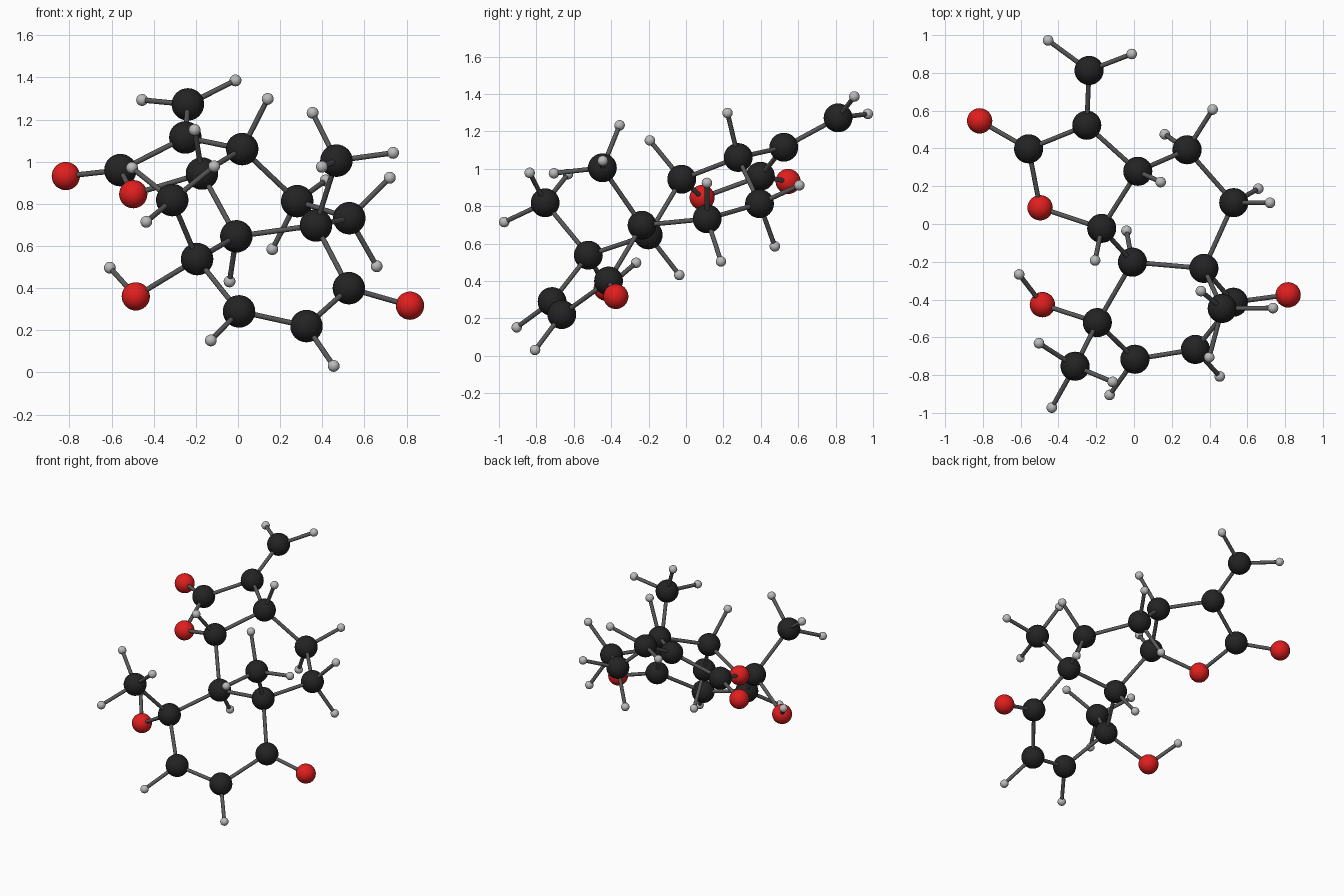
import bpy
from mathutils import Vector

if "Cube" in bpy.data.objects:
    bpy.data.objects.remove(bpy.data.objects["Cube"])

# Heavy atoms: first letter is the element
heavy = {
    "C1": (-.238, .813, 1.272), "C2": (-.25, .523, 1.115), "C3": (-.558, .398, .96),
    "O1": (-.817, .546, .932), "O2": (-.497, .086, .846), "C4": (.02, .279, 1.06),
    "C5": (-.171, -.023, .944), "C6": (-.008, -.202, .646), "C7": (.37, -.235, .698),
    "C8": (.528, .113, .732), "C9": (.281, .393, .813), "C10": (.467, -.447, 1.005),
    "C11": (.526, -.414, .4), "O3": (.816, -.375, .317), "C12": (.325, -.664, .22),
    "C13": (.005, -.716, .29), "C14": (-.194, -.522, .538), "O4": (-.485, -.427, .361),
    "C15": (-.312, -.753, .818),
}

# Hydrogens, grouped by the atom that carries them
hydrogens = {
    "C1": [(-.455, .972, 1.293), (-.012, .9, 1.386)],
    "C4": [(.141, .222, 1.298)],
    "C5": [(-.206, -.193, 1.151)],
    "C6": [(-.04, -.036, .432)],
    "C8": [(.72, .112, .924), (.658, .187, .504)],
    "C9": [(.416, .606, .911), (.163, .475, .585)],
    "C10": [(.354, -.355, 1.232), (.736, -.445, 1.042), (.398, -.706, .976)],
    "C12": [(.454, -.807, .031)],
    "C13": [(-.129, -.905, .152)],
    "O4": [(-.608, -.267, .497)],
    "C15": [(-.503, -.631, .971), (-.435, -.972, .715), (-.113, -.836, .978)],
}

bonds = ("C1-C2 C2-C3 C2-C4 C3-O1 C3-O2 O2-C5 C5-C4 C5-C6 C4-C9 C9-C8 C8-C7 "
         "C7-C6 C7-C10 C7-C11 C11-O3 C11-C12 C12-C13 C13-C14 C14-C6 C14-O4 C14-C15")


def material(name, color):
    m = bpy.data.materials.new(name)
    m.diffuse_color = (*color, 1)
    m.use_nodes = True
    m.node_tree.nodes["Principled BSDF"].inputs["Base Color"].default_value = m.diffuse_color
    return m


# Element name, radius, material
kinds = {
    "C": ("carbon", .077, material("carbon_black", (.017, .017, .017))),
    "O": ("oxygen", .067, material("oxygen_red", (.75, .013, .013))),
    "H": ("hydrogen", .028, material("hydrogen_grey", (.5, .5, .5))),
}
bond_mat = material("bond_grey", (.1, .1, .1))


def finish(name, mat):
    ob = bpy.context.object
    ob.name = name
    ob.data.materials.append(mat)
    bpy.ops.object.shade_smooth_by_angle()


def atom(element, label, pos):
    name, radius, mat = kinds[element]
    bpy.ops.mesh.primitive_uv_sphere_add(segments=32, ring_count=16, radius=radius, location=pos)
    finish(f"{name}_atom_{label}", mat)


def bond(name, a, b):
    a, b = Vector(a), Vector(b)
    d = b - a
    bpy.ops.mesh.primitive_cylinder_add(
        vertices=16, radius=.0125, depth=d.length, location=(a + b) / 2,
        rotation=d.to_track_quat('Z', 'Y').to_euler())
    finish(name, bond_mat)


# Ring skeleton and side groups
for key, pos in heavy.items():
    atom(key[0], key[1:], pos)
for pair in bonds.split():
    a, b = pair.split("-")
    bond(f"bond_{a}_{b}", heavy[a], heavy[b])

# Hydrogens with their bonds
for key, points in hydrogens.items():
    for i, pos in enumerate(points, 1):
        atom("H", f"{key}_{i}", pos)
        bond(f"hydrogen_bond_{key}_{i}", heavy[key], pos)
